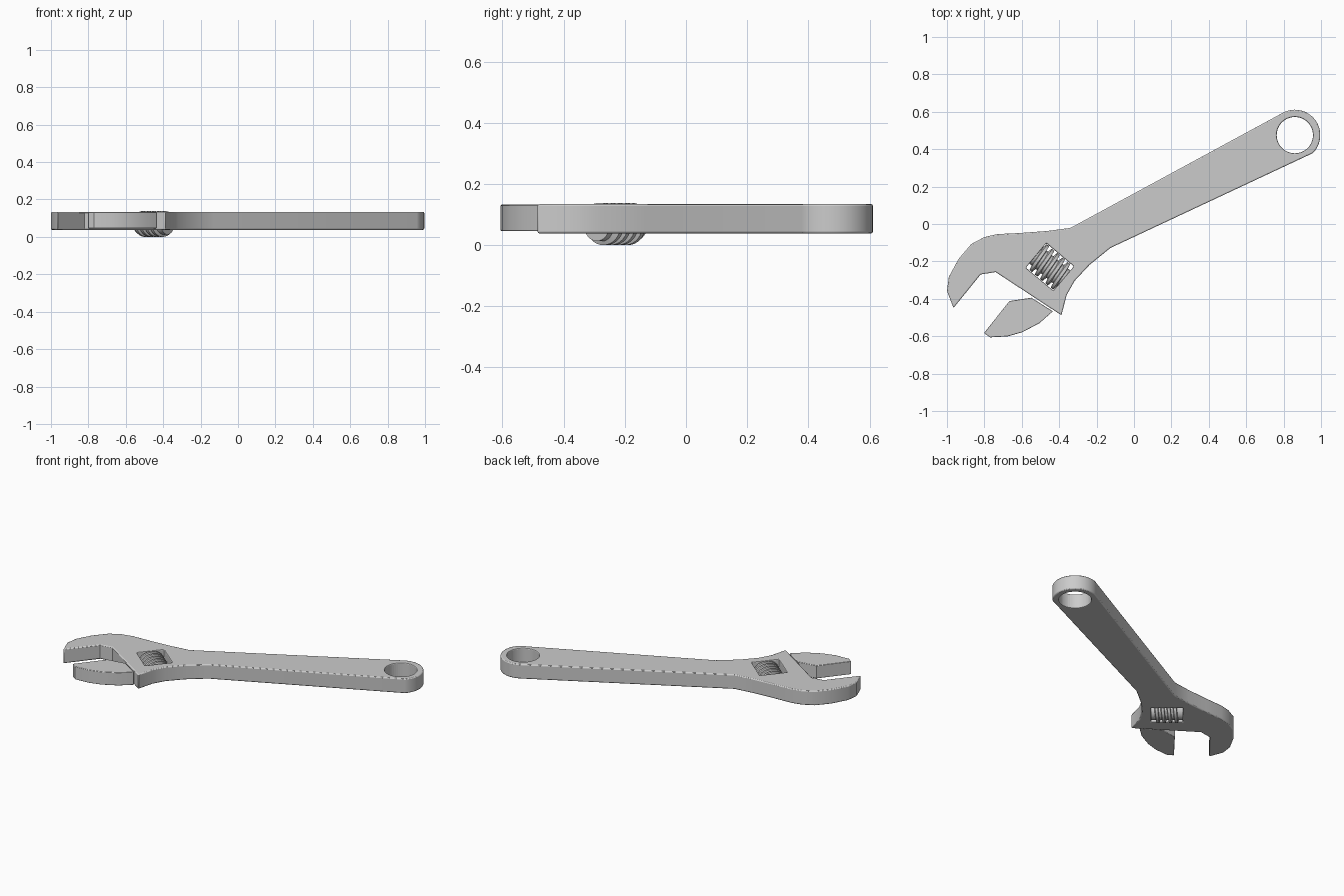
import bpy, bmesh
from math import sin, cos, pi, radians
from mathutils import Matrix

if "Cube" in bpy.data.objects:
    bpy.data.objects.remove(bpy.data.objects["Cube"])

Z0, Z1 = 0.038, 0.134


def link(name, bm):
    bmesh.ops.recalc_face_normals(bm, faces=bm.faces)
    me = bpy.data.meshes.new(name)
    bm.to_mesh(me)
    bm.free()
    ob = bpy.data.objects.new(name, me)
    bpy.context.collection.objects.link(ob)
    return ob


def prism(name, pts, z0, z1):
    bm = bmesh.new()
    face = bm.faces.new([bm.verts.new((x, y, z0)) for x, y in pts])
    ext = bmesh.ops.extrude_face_region(bm, geom=[face])
    top = [v for v in ext["geom"] if isinstance(v, bmesh.types.BMVert)]
    bmesh.ops.translate(bm, vec=(0, 0, z1 - z0), verts=top)
    return link(name, bm)


def arc(cx, cy, r, a0, a1, n):
    return [(cx + r * cos(radians(a0 + (a1 - a0) * i / n)),
             cy + r * sin(radians(a0 + (a1 - a0) * i / n))) for i in range(n + 1)]


def finish(ob, width):
    if width:
        bev = ob.modifiers.new("edge_bevel", 'BEVEL')
        bev.width, bev.segments = width, 2
        bev.limit_method, bev.angle_limit = 'ANGLE', radians(60)
    bpy.ops.object.select_all(action='DESELECT')
    bpy.context.view_layer.objects.active = ob
    ob.select_set(True)
    bpy.ops.object.shade_smooth_by_angle(angle=radians(30))


# handle and fixed jaw outline, counter-clockwise
EYE = (0.86, 0.475)
body_pts = arc(*EYE, 0.136, -45, 115, 20) + [
    (-0.34, -0.021), (-0.46, -0.037), (-0.607, -0.048), (-0.73, -0.054),
    (-0.80, -0.07), (-0.87, -0.107), (-0.938, -0.187), (-0.99, -0.283),
    (-1.0, -0.358), (-0.965, -0.449), (-0.82, -0.27), (-0.74, -0.257),
    (-0.388, -0.488), (-0.36, -0.38), (-0.318, -0.305), (-0.238, -0.219),
    (-0.126, -0.128)]
body = prism("handle_and_fixed_jaw", body_pts, Z0, Z1)

# hanging hole and screw window
WIN = Matrix.Translation((-0.45, -0.23, 0)) @ Matrix.Rotation(radians(-40), 4, 'Z')
hole = prism("hole_cutter", arc(*EYE, 0.097, 0, 352.5, 47), -0.1, 0.3)
window = prism("window_cutter", [(-0.096, -0.085), (0.096, -0.085),
                                 (0.096, 0.085), (-0.096, 0.085)], -0.1, 0.3)
window.matrix_world = WIN
for cutter in (hole, window):
    mod = body.modifiers.new("cut", 'BOOLEAN')
    mod.operation, mod.solver, mod.object = 'DIFFERENCE', 'EXACT', cutter
    cutter.hide_render = True
    cutter.hide_set(True)
finish(body, 0.006)

# movable jaw
jaw = prism("movable_jaw", [
    (-0.802, -0.583), (-0.769, -0.606), (-0.676, -0.601), (-0.596, -0.578),
    (-0.505, -0.53), (-0.434, -0.467), (-0.548, -0.394), (-0.666, -0.412)],
    0.046, 0.132)
finish(jaw, 0.003)

# adjusting screw: core with a helical thread, axis along the window
CORE, RY, RZ, ZC = 0.056, 0.082, 0.069, 0.069
bm = bmesh.new()
bmesh.ops.create_cone(bm, cap_ends=True, segments=32, radius1=CORE, radius2=CORE,
                      depth=0.192, matrix=Matrix.Rotation(pi / 2, 4, 'Y'))
TURNS, SEG, PITCH = 4.5, 32, 0.037
profile = [(-0.013, 0.0), (-0.008, 1.0), (0.008, 1.0), (0.013, 0.0)]
rings = []
for i in range(int(TURNS * SEG) + 1):
    a = 2 * pi * i / SEG
    x = (i / SEG - TURNS / 2) * PITCH
    ring = []
    for dx, t in profile:
        ry, rz = (RY, RZ) if t else (CORE - 0.004, CORE - 0.004)
        ring.append(bm.verts.new((x + dx, ry * cos(a), rz * sin(a))))
    rings.append(ring)
for r, s in zip(rings, rings[1:]):
    for k in range(4):
        bm.faces.new((r[k], r[(k + 1) % 4], s[(k + 1) % 4], s[k]))
bm.faces.new(rings[0])
bm.faces.new(rings[-1])
screw = link("adjusting_screw", bm)
screw.matrix_world = Matrix.Translation((0, 0, ZC)) @ WIN
finish(screw, 0)
